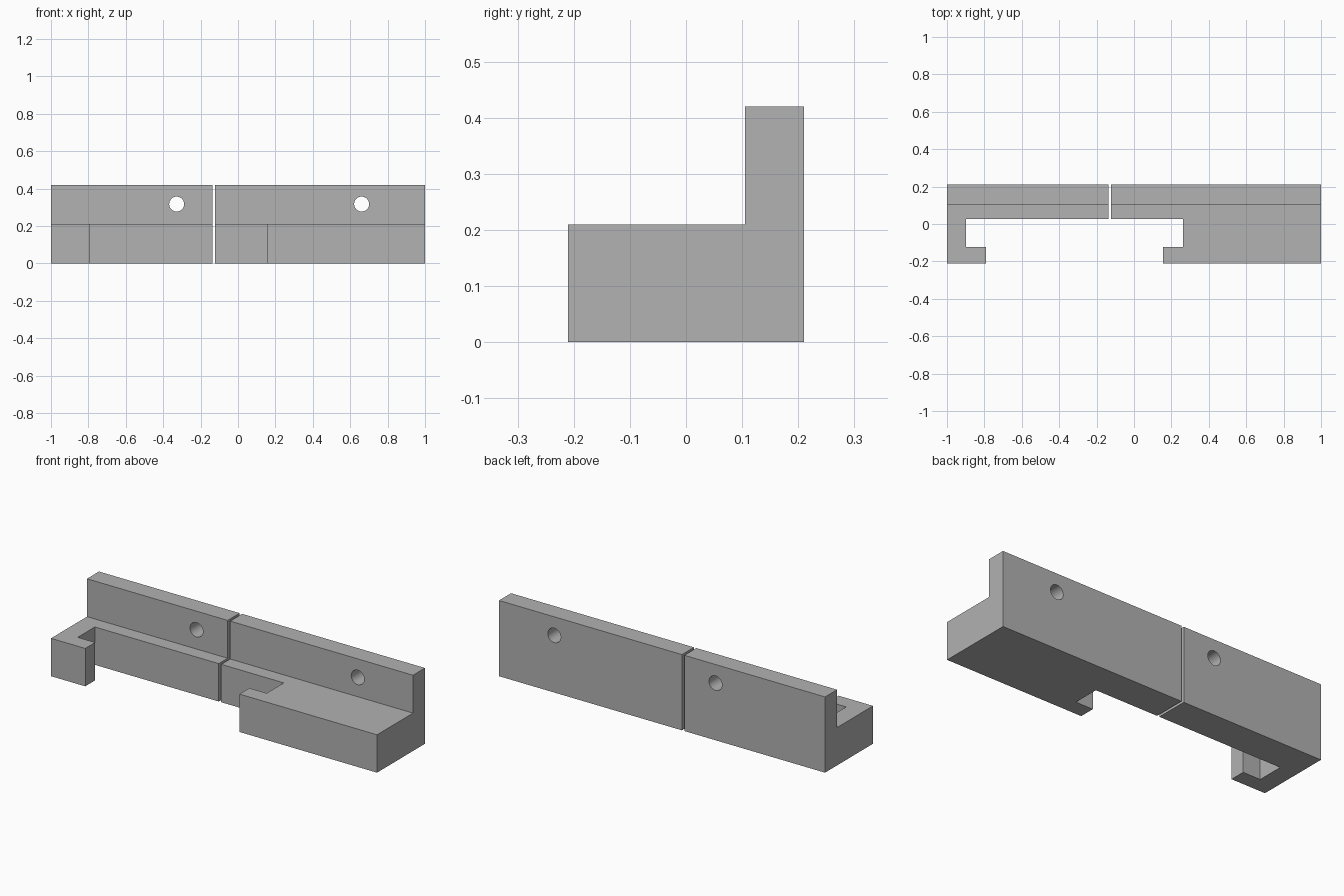
import bpy, bmesh, math
from mathutils import Matrix

cube = bpy.data.objects.get("Cube")
if cube:
    bpy.data.objects.remove(cube, do_unlink=True)

grey = bpy.data.materials.new("plain grey")
grey.use_nodes = True
colour = (0.445, 0.445, 0.445, 1)
grey.diffuse_color = colour
grey.node_tree.nodes["Principled BSDF"].inputs["Base Color"].default_value = colour

HALF = 0.21       # half depth, also the height of the foot
TOP = 0.42        # height of the back plate
PLATE_Y = 0.105   # front of the back plate
RAIL_Y = 0.027    # front of the rail behind the slot
LIP_Y = -0.123    # back of the hook lip


def add_object(name, bm):
    bmesh.ops.recalc_face_normals(bm, faces=bm.faces)
    mesh = bpy.data.meshes.new(name)
    bm.to_mesh(mesh)
    bm.free()
    mesh.materials.append(grey)
    obj = bpy.data.objects.new(name, mesh)
    bpy.context.collection.objects.link(obj)
    return obj


def cut(obj, cutter):
    cutter.hide_render = True
    mod = obj.modifiers.new("cut", 'BOOLEAN')
    mod.operation = 'DIFFERENCE'
    mod.solver = 'EXACT'
    mod.object = cutter
    bpy.context.view_layer.objects.active = obj
    bpy.ops.object.modifier_apply(modifier=mod.name)
    bpy.data.objects.remove(cutter, do_unlink=True)


def bracket(name, outer, inner, slot, tip, hole_x):
    # Hooked plan outline raised to full height
    outline = [(outer, HALF), (inner, HALF), (inner, RAIL_Y), (slot, RAIL_Y),
               (slot, LIP_Y), (tip, LIP_Y), (tip, -HALF), (outer, -HALF)]
    bm = bmesh.new()
    face = bm.faces.new([bm.verts.new((x, y, 0)) for x, y in outline])
    raised = bmesh.ops.extrude_face_region(bm, geom=[face])["geom"]
    bmesh.ops.translate(bm, vec=(0, 0, TOP),
                        verts=[g for g in raised if isinstance(g, bmesh.types.BMVert)])
    obj = add_object(name, bm)

    # Step in front of the back plate
    bm = bmesh.new()
    place = Matrix.Translation((0, PLATE_Y - 0.5, HALF + 0.5))
    bmesh.ops.create_cube(bm, size=1, matrix=place @ Matrix.Diagonal((4, 1, 1, 1)))
    cut(obj, add_object("step_cutter", bm))

    # Screw hole through the back plate
    bm = bmesh.new()
    place = Matrix.Translation((hole_x, HALF, 0.317))
    bmesh.ops.create_cone(bm, cap_ends=True, segments=32, radius1=0.04, radius2=0.04,
                          depth=0.6, matrix=place @ Matrix.Rotation(math.pi / 2, 4, 'X'))
    cut(obj, add_object("hole_cutter", bm))

    bpy.ops.object.select_all(action='DESELECT')
    obj.select_set(True)
    bpy.context.view_layer.objects.active = obj
    bpy.ops.object.shade_smooth_by_angle(angle=math.radians(30))


bracket("right_bracket", -1, -0.137, -0.897, -0.79, -0.328)
bracket("left_bracket", 1, -0.122, 0.262, 0.156, 0.661)
